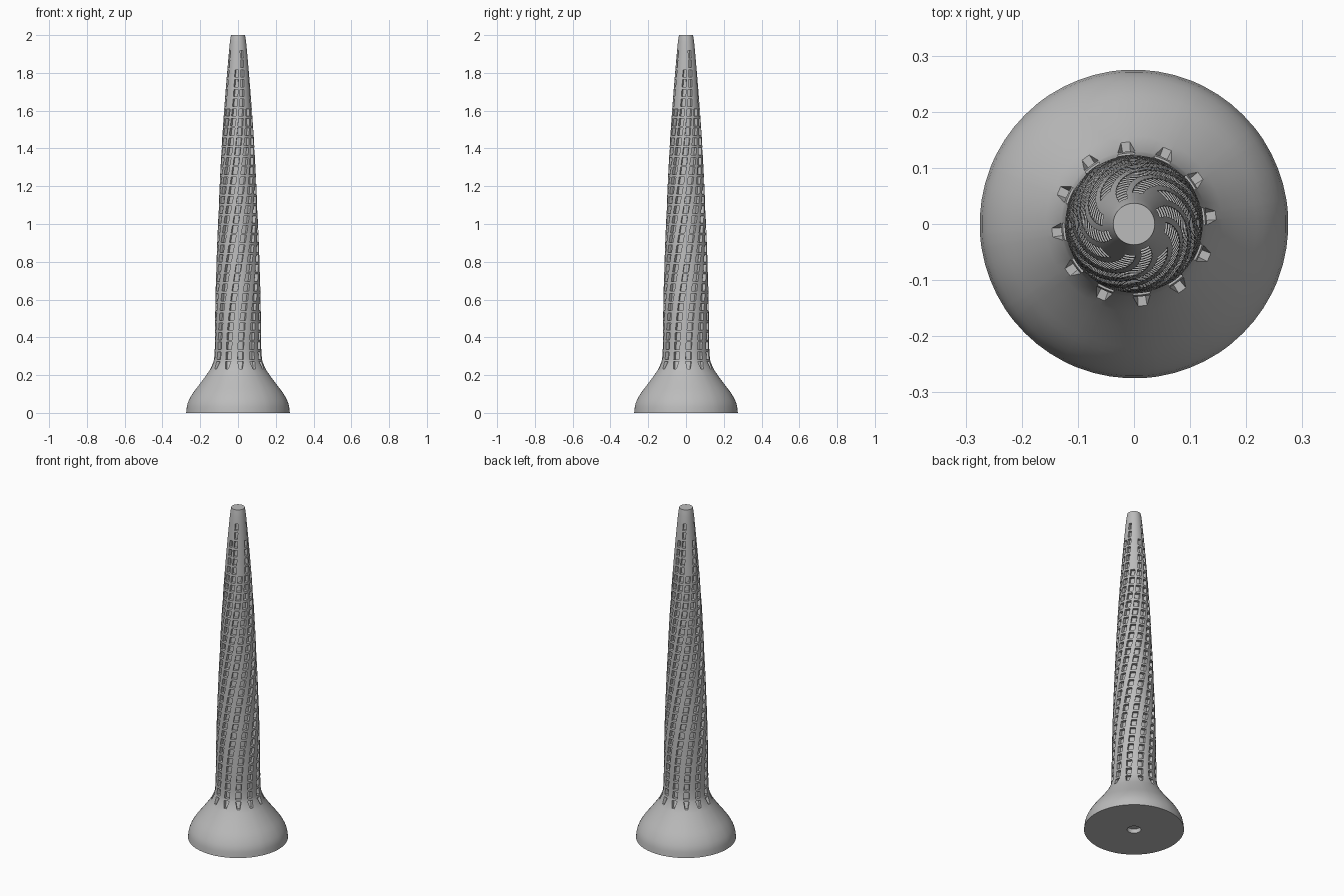
import bpy, bmesh, math

cube = bpy.data.objects.get("Cube")
if cube:
    bpy.data.objects.remove(cube, do_unlink=True)

# Single grey material
grey = bpy.data.materials.new("light_grey")
grey.use_nodes = True
colour = (0.5, 0.5, 0.5, 1)
grey.diffuse_color = colour
grey.node_tree.nodes["Principled BSDF"].inputs["Base Color"].default_value = colour

# Silhouette control points: height, radius
PROFILE = [(0, .275), (.05, .267), (.1, .242), (.15, .205), (.2, .168),
           (.25, .137), (.3, .125), (.45, .122), (.7, .117), (1, .106),
           (1.4, .087), (1.7, .066), (1.9, .049), (1.97, .042), (2, .037)]
COLUMNS = 12
STEP = math.tau / COLUMNS
FIRST, PITCH, ROWS, SLOT = .232, .0515, 33, .039
DEPTH = .018


def radius(z):
    """Smooth curve through the silhouette points."""
    def slope(i):
        a, b = PROFILE[max(i - 1, 0)], PROFILE[min(i + 1, len(PROFILE) - 1)]
        return (b[1] - a[1]) / (b[0] - a[0])
    i = max(k for k in range(len(PROFILE) - 1) if PROFILE[k][0] <= z)
    (z0, r0), (z1, r1) = PROFILE[i], PROFILE[i + 1]
    h = z1 - z0
    t = (z - z0) / h
    return ((1 + 2 * t) * (1 - t) ** 2 * r0 + t * (1 - t) ** 2 * h * slope(i)
            + t * t * (3 - 2 * t) * r1 + t * t * (t - 1) * h * slope(i + 1))


def angles(z, r):
    """Ring of angles that follows the twisted slot columns."""
    t = min(max((z - .25) / 1.65, 0), 1)
    start = math.radians(-84 + 108 * t * t * (3 - 2 * t))
    half = min(.015 / min(r, .125), .17)
    if z < FIRST + .005:
        half *= .45
    result = []
    for c in range(COLUMNS):
        centre = start + c * STEP
        result += [centre - half + k * half / 2 for k in range(4)]
        result += [centre + half + k * (STEP - 2 * half) / 4 for k in range(4)]
    return result


def has_slot(row, column):
    """Columns drop out as the tower narrows."""
    z = FIRST + row * PITCH
    if z > 1.78:
        return column % 3 == 0
    if z > 1.58:
        return column % 3 != 1
    return True


# Ring heights: recess under the foot, flared foot, slot rows, tip
rings = [(.025, .038, None), (0, .038, None)]
rings += [(i * FIRST / 14, radius(i * FIRST / 14), None) for i in range(14)]
for row in range(ROWS):
    z = FIRST + row * PITCH
    rings += [(z, radius(z), row), (z + SLOT, radius(z + SLOT), None)]
rings += [(z, radius(z), None) for z in (1.96, 1.98, 2)]

bm = bmesh.new()
loops = []
for z, r, _ in rings:
    loops.append([bm.verts.new((r * math.cos(a), r * math.sin(a), z))
                  for a in angles(z, r)])

# Skin the rings and note the slot faces
slots = []
count = len(loops[0])
for i in range(len(loops) - 1):
    low, high, row = loops[i], loops[i + 1], rings[i][2]
    for j in range(count):
        k = (j + 1) % count
        face = bm.faces.new((low[j], low[k], high[k], high[j]))
        column, part = divmod(j, 8)
        if row is not None and part < 4 and has_slot(row, column):
            slots.append(face)
bm.faces.new(reversed(loops[0]))
bm.faces.new(loops[-1])

# Sink the slots into the wall
made = bmesh.ops.extrude_face_region(bm, geom=slots)["geom"]
for v in made:
    if isinstance(v, bmesh.types.BMVert):
        r = math.hypot(v.co.x, v.co.y)
        factor = (r - min(DEPTH, r * .3)) / r
        v.co.x *= factor
        v.co.y *= factor
old = [f for f in slots if f.is_valid]
if old:
    bmesh.ops.delete(bm, geom=old, context='FACES')
bmesh.ops.recalc_face_normals(bm, faces=bm.faces[:])

mesh = bpy.data.meshes.new("slotted_tower")
bm.to_mesh(mesh)
bm.free()
mesh.materials.append(grey)
tower = bpy.data.objects.new("slotted_tower", mesh)
bpy.context.collection.objects.link(tower)

# Smooth skin, crisp slot edges
bpy.ops.object.select_all(action='DESELECT')
tower.select_set(True)
bpy.context.view_layer.objects.active = tower
bpy.ops.object.shade_smooth_by_angle(angle=math.radians(35))
